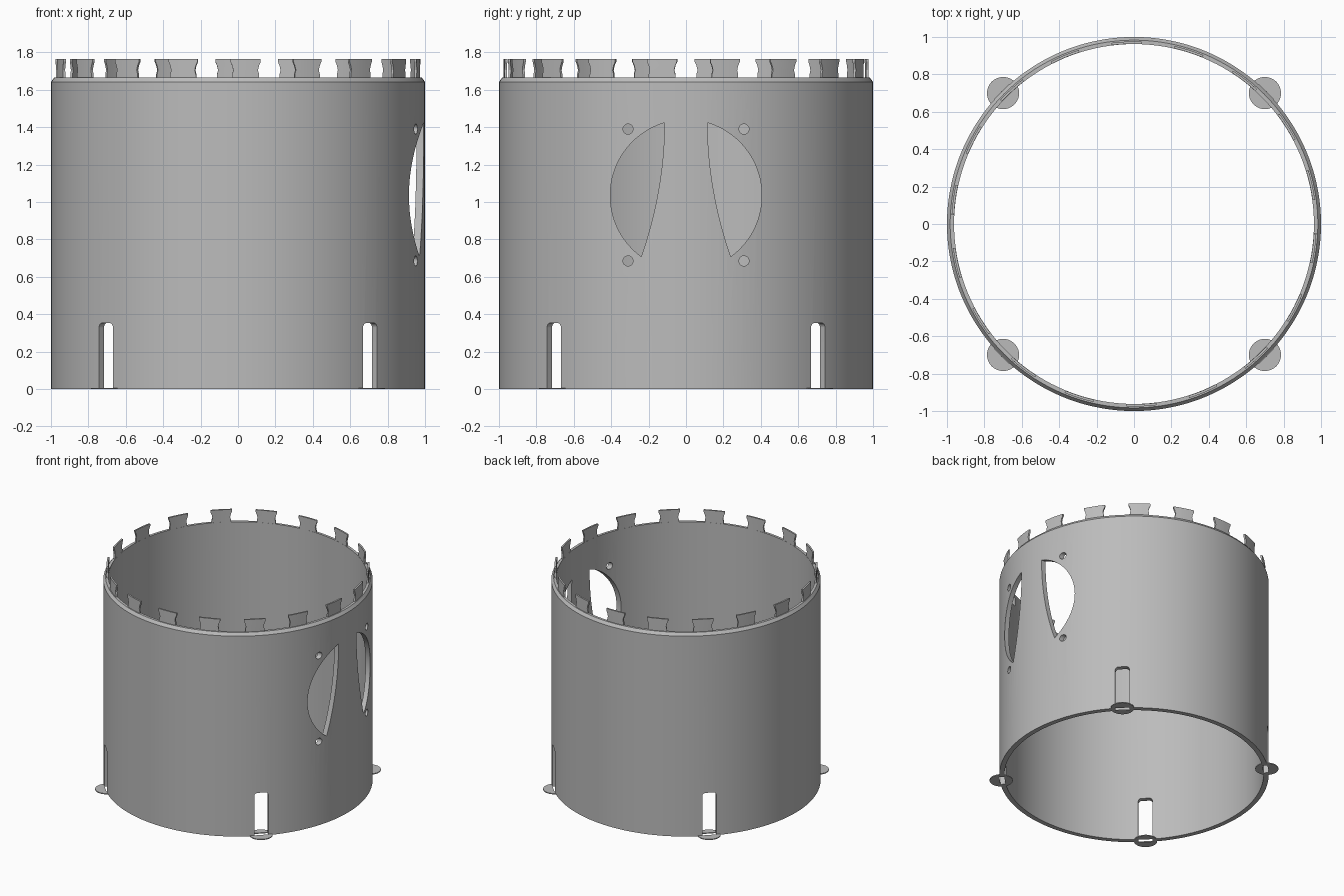
import bpy, bmesh
from math import sin, cos, pi, radians, sqrt, atan2
from mathutils import Matrix, Vector

if "Cube" in bpy.data.objects:
    bpy.data.objects.remove(bpy.data.objects["Cube"])

grey = bpy.data.materials.new("plain_grey")
grey.use_nodes = True
COLOUR = (0.5, 0.5, 0.5, 1)
grey.diffuse_color = COLOUR
grey.node_tree.nodes["Principled BSDF"].inputs["Base Color"].default_value = COLOUR

OUTER, INNER = 1.0, 0.962
RIM = 1.665
SEGMENTS = 144


def finish(name, bm):
    bmesh.ops.recalc_face_normals(bm, faces=bm.faces)
    mesh = bpy.data.meshes.new(name)
    bm.to_mesh(mesh)
    bm.free()
    mesh.materials.append(grey)
    obj = bpy.data.objects.new(name, mesh)
    bpy.context.collection.objects.link(obj)
    return obj


def lathe(name, profile):
    """Revolve a closed (radius, z) profile about z."""
    bm = bmesh.new()
    rings = []
    for i in range(SEGMENTS):
        a = 2 * pi * i / SEGMENTS
        rings.append([bm.verts.new((r * cos(a), r * sin(a), z)) for r, z in profile])
    n = len(profile)
    for i, ring in enumerate(rings):
        after = rings[(i + 1) % SEGMENTS]
        for j in range(n):
            k = (j + 1) % n
            bm.faces.new((ring[j], after[j], after[k], ring[k]))
    return finish(name, bm)


def prism(name, outline, near, far, angle=0):
    """Extrude a (sideways, z) outline radially between two distances."""
    turn = Matrix.Rotation(angle, 3, 'Z')
    bm = bmesh.new()
    a, b = [[bm.verts.new(turn @ Vector((d, s, z))) for s, z in outline] for d in (near, far)]
    bm.faces.new(a)
    bm.faces.new(b)
    for i in range(len(a)):
        j = (i + 1) % len(a)
        bm.faces.new((a[i], a[j], b[j], b[i]))
    return finish(name, bm)


def arc(cy, cz, r, start, end, steps):
    angles = [start + (end - start) * i / steps for i in range(steps + 1)]
    return [(cy + r * cos(t), cz + r * sin(t)) for t in angles]


def select(obj):
    bpy.ops.object.select_all(action='DESELECT')
    obj.select_set(True)
    bpy.context.view_layer.objects.active = obj


def cut(obj, cutters):
    select(obj)
    for cutter in cutters:
        mod = obj.modifiers.new("cut", 'BOOLEAN')
        mod.operation, mod.solver, mod.object = 'DIFFERENCE', 'EXACT', cutter
        bpy.ops.object.modifier_apply(modifier=mod.name)
        bpy.data.objects.remove(cutter)


def smooth(obj):
    select(obj)
    bpy.ops.object.shade_smooth_by_angle(angle=radians(20))


# Main tube with a chamfered top rim
shell = lathe("tube_shell", [(INNER, 0), (OUTER, 0), (OUTER, 1.642),
                             (0.983, RIM), (INNER, RIM)])

# Round side window split by a flared upright strip
WIN_Z, WIN_R = 1.035, 0.405


def strip_half(z):
    return 0.115 + 0.12 * ((1.43 - z) / 0.71) ** 2


top_z, low_z = 1.423, 0.709
start = atan2(top_z - WIN_Z, strip_half(top_z))
end = atan2(low_z - WIN_Z, strip_half(low_z))
pane = arc(0, WIN_Z, WIN_R, start, end, 40)
for i in range(1, 12):
    z = low_z + (top_z - low_z) * i / 12
    pane.append((strip_half(z), z))
cutters = [prism("window_cutter", [(s * y, z) for y, z in pane], 0.7, 1.3) for s in (1, -1)]

# Four screw holes around the window
for y in (-0.31, 0.31):
    for z in (0.685, 1.39):
        cutters.append(prism("screw_cutter", arc(y, z, 0.027, 0, 2 * pi * 23 / 24, 23), 0.7, 1.3))

# Round-cornered slots at the foot of the tube
HALF, SLOT_TOP, CORNER = 0.053, 0.353, 0.025
slot = [(-HALF, -0.1), (HALF, -0.1)]
slot += arc(HALF - CORNER, SLOT_TOP - CORNER, CORNER, 0, pi / 2, 6)
slot += arc(CORNER - HALF, SLOT_TOP - CORNER, CORNER, pi / 2, pi, 6)
corners = [radians(45 + 90 * i) for i in range(4)]
cutters += [prism("slot_cutter", slot, 0.8, 1.2, a) for a in corners]
cut(shell, cutters)
smooth(shell)

# Thin round foot pads, slit under the slots
for i, a in enumerate(corners):
    bm = bmesh.new()
    bmesh.ops.create_cone(bm, cap_ends=True, segments=48, radius1=0.086, radius2=0.086,
                          depth=0.007,
                          matrix=Matrix.Translation((0.99 * cos(a), 0.99 * sin(a), 0.0035)))
    pad = finish(f"foot_pad_{i + 1}", bm)
    cut(pad, [prism("slit_cutter", slot, INNER, OUTER, a)])
    smooth(pad)

# Ring of waisted clip teeth standing on the rim
TEETH = 18
levels = [(0.072, RIM - 0.01), (0.072, 1.682), (0.066, 1.705), (0.072, 1.73),
          (0.081, 1.75), (0.081, 1.766)]
bm = bmesh.new()
for t in range(TEETH):
    mid = radians(-87.6 + 360 / TEETH * t)
    grids = []
    for r in (0.963, 0.976):
        grids.append([[bm.verts.new((r * cos(mid + w * u / r), r * sin(mid + w * u / r), z))
                       for u in (-1, -0.5, 0, 0.5, 1)] for w, z in levels])
    for g in grids:
        for low, high in zip(g, g[1:]):
            for c in range(4):
                bm.faces.new((low[c], low[c + 1], high[c + 1], high[c]))
    inner, outer = grids
    for row in range(len(levels) - 1):
        for c in (0, -1):
            bm.faces.new((inner[row][c], inner[row + 1][c], outer[row + 1][c], outer[row][c]))
    for row in (0, -1):
        for c in range(4):
            bm.faces.new((inner[row][c], inner[row][c + 1], outer[row][c + 1], outer[row][c]))
smooth(finish("rim_teeth", bm))
